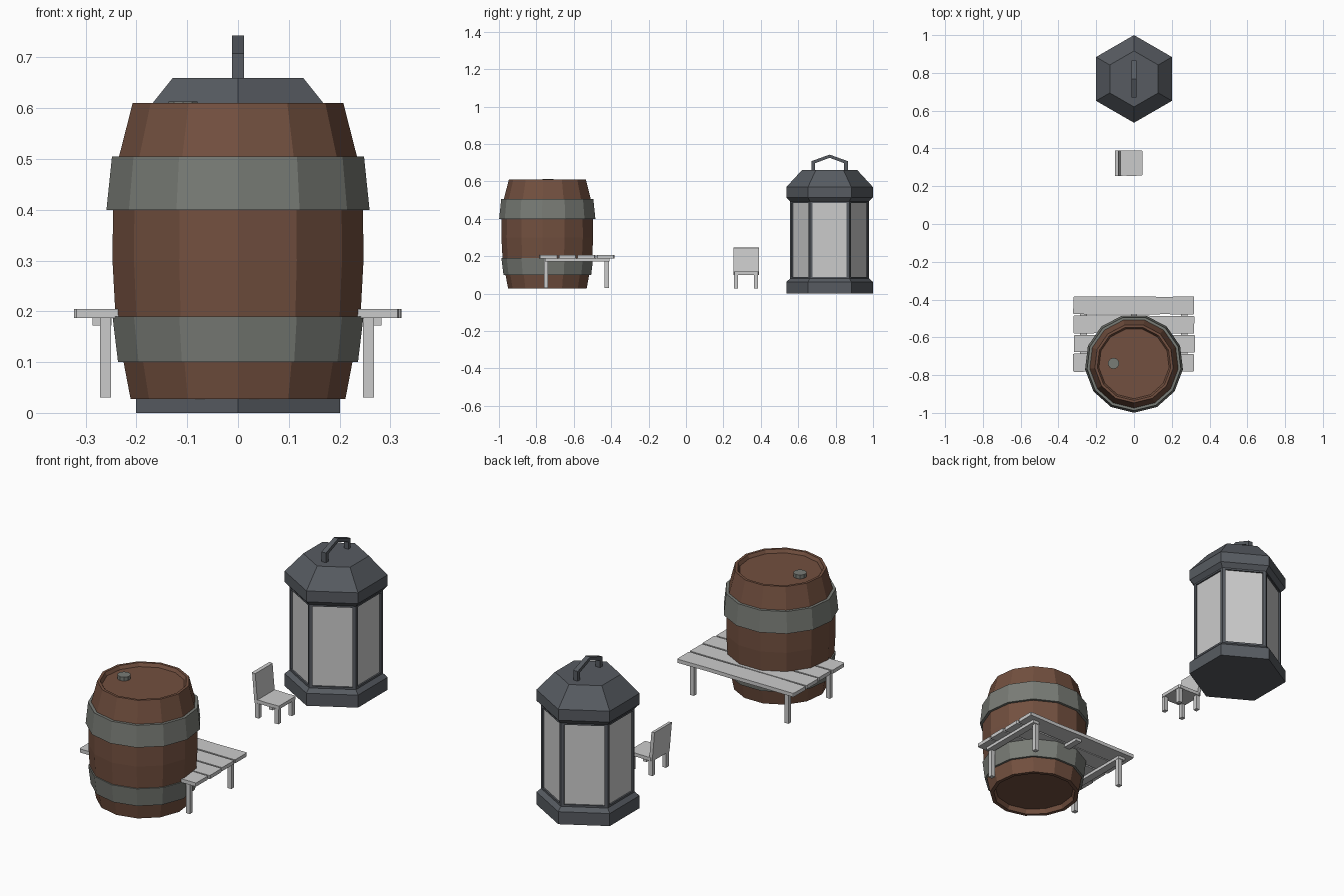
import bpy, bmesh, math, random
from mathutils import Vector

if "Cube" in bpy.data.objects:
    bpy.data.objects.remove(bpy.data.objects["Cube"])

random.seed(4)


def material(name, rgb):
    m = bpy.data.materials.new(name)
    m.diffuse_color = (*rgb, 1)
    m.use_nodes = True
    m.node_tree.nodes["Principled BSDF"].inputs["Base Color"].default_value = m.diffuse_color
    return m


WOOD = material("brown_wood", (0.17, 0.08, 0.05))
BAND = material("band_metal", (0.19, 0.20, 0.18))
IRON = material("dark_iron", (0.095, 0.105, 0.12))


def finish(bm, name, mat=None):
    bmesh.ops.recalc_face_normals(bm, faces=bm.faces[:])
    me = bpy.data.meshes.new(name)
    bm.to_mesh(me)
    bm.free()
    ob = bpy.data.objects.new(name, me)
    bpy.context.collection.objects.link(ob)
    if mat:
        me.materials.append(mat)
    return ob


def lathe(name, profile, sides, center, mat=None, closed=False):
    """Revolve (radius, z) points; one polygon vertex faces the front."""
    bm = bmesh.new()
    rings = []
    for r, z in profile:
        ring = []
        for i in range(sides):
            a = -math.pi / 2 + 2 * math.pi * i / sides
            ring.append(bm.verts.new((center[0] + r * math.cos(a), center[1] + r * math.sin(a), z)))
        rings.append(ring)
    pairs = list(zip(rings, rings[1:])) + ([(rings[-1], rings[0])] if closed else [])
    for lo, hi in pairs:
        for i in range(sides):
            j = (i + 1) % sides
            bm.faces.new((lo[i], lo[j], hi[j], hi[i]))
    if not closed:
        bm.faces.new(rings[0])
        bm.faces.new(rings[-1])
    return finish(bm, name, mat)


def prism(name, points, direction, mat=None):
    """Extrude a planar outline along a direction."""
    bm = bmesh.new()
    face = bm.faces.new([bm.verts.new(p) for p in points])
    new = bmesh.ops.extrude_face_region(bm, geom=[face])["geom"]
    for v in new:
        if isinstance(v, bmesh.types.BMVert):
            v.co += Vector(direction)
    return finish(bm, name, mat)


def box(name, x0, x1, y0, y1, z0, z1):
    return prism(name, [(x0, y0, z0), (x1, y0, z0), (x1, y1, z0), (x0, y1, z0)], (0, 0, z1 - z0))


def rough_board(name, x0, x1, y0, y1, z0, z1):
    """Plank with clipped corners and slightly worn edges."""
    j = lambda: random.uniform(0, 0.004)
    c = 0.006
    n = 4
    xs = [x0 + c + (x1 - x0 - 2 * c) * i / n for i in range(n + 1)]
    pts = [(x, y0 + j(), z0) for x in xs] + [(x1 - j(), y0 + c, z0), (x1 - j(), y1 - c, z0)]
    pts += [(x, y1 - j(), z0) for x in reversed(xs)] + [(x0 + j(), y1 - c, z0), (x0 + j(), y0 + c, z0)]
    return prism(name, pts, (0, 0, z1 - z0))


# Barrel: staves with recessed lids, two bands, bung
B = (0, -0.738)
lathe("barrel_body", [(0.187, 0.05), (0.195, 0.027), (0.213, 0.027), (0.227, 0.10), (0.243, 0.19),
                      (0.249, 0.30), (0.248, 0.40), (0.236, 0.505), (0.209, 0.61), (0.196, 0.61),
                      (0.187, 0.594)], 13, B, WOOD)
lathe("lower_band", [(0.222, 0.10), (0.238, 0.10), (0.249, 0.19), (0.238, 0.19)], 13, B, BAND, True)
lathe("upper_band", [(0.24, 0.40), (0.261, 0.40), (0.25, 0.505), (0.23, 0.505)], 13, B, BAND, True)
lathe("bung", [(0.03, 0.59), (0.03, 0.613)], 10, (-0.108, -0.738), BAND)

# Table: four planks, battens and legs
for i in range(4):
    y = -0.783 + i * 0.101
    off = random.uniform(-0.003, 0.003)
    rough_board(f"table_plank_{i + 1}", -0.322 + off, 0.322 + off, y, y + 0.098, 0.187, 0.205)
for x, w in ((-0.268, 0.019), (0, 0.016), (0.266, 0.017)):
    box("table_batten", x - w, x + w, -0.755, -0.41, 0.172, 0.188)
for x in (-0.261, 0.257):
    for y in (-0.749, -0.424):
        box("table_leg", x - 0.011, x + 0.011, y - 0.011, y + 0.011, 0.03, 0.188)

# Chair: seat, reclined back, four legs
rough_board("chair_seat", -0.085, 0.045, 0.253, 0.391, 0.10, 0.117)
prism("chair_back", [(-0.087, 0.253, 0.10), (-0.070, 0.253, 0.10), (-0.083, 0.253, 0.245),
                     (-0.100, 0.253, 0.247)], (0, 0.136, 0))
for x in (-0.075, 0.032):
    for y in (0.267, 0.374):
        box("chair_leg", x - 0.010, x + 0.010, y - 0.011, y + 0.011, 0.026, 0.102)

# Lantern: base, roof, glass
L = (0, 0.768)
lathe("lantern_base", [(0.232, 0), (0.232, 0.062), (0.208, 0.083)], 6, L, IRON)
lathe("lantern_roof", [(0.208, 0.49), (0.232, 0.515), (0.232, 0.569), (0.148, 0.66)], 6, L, IRON)
lathe("lantern_glass", [(0.202, 0.07), (0.202, 0.50)], 6, L)

# Lantern frame: hexagonal shell with a window opened in each side
frame = lathe("lantern_frame", [(0.211, 0.075), (0.211, 0.50)], 6, L, IRON)
bm = bmesh.new()
bm.from_mesh(frame.data)
sides = [f for f in bm.faces if len(f.verts) == 4]
bmesh.ops.delete(bm, geom=[f for f in bm.faces if len(f.verts) == 6], context="FACES_ONLY")
bmesh.ops.inset_individual(bm, faces=sides, thickness=0.021)
bmesh.ops.delete(bm, geom=sides, context="FACES")
bm.to_mesh(frame.data)
bm.free()
shell = frame.modifiers.new("thickness", "SOLIDIFY")
shell.thickness = 0.014
shell.offset = -1

# Lantern handle: bent bar
half = [(0.097, 0.655), (0.097, 0.708), (0, 0.743)]
inner = [(0.078, 0.655), (0.078, 0.697), (0, 0.726)]
outline = [(-y, z) for y, z in half] + [half[1], half[0]] + inner + [(-inner[1][0], inner[1][1]), (-inner[0][0], inner[0][1])]
prism("lantern_handle", [(-0.012, L[1] + y, z) for y, z in outline], (0.024, 0, 0), IRON)
